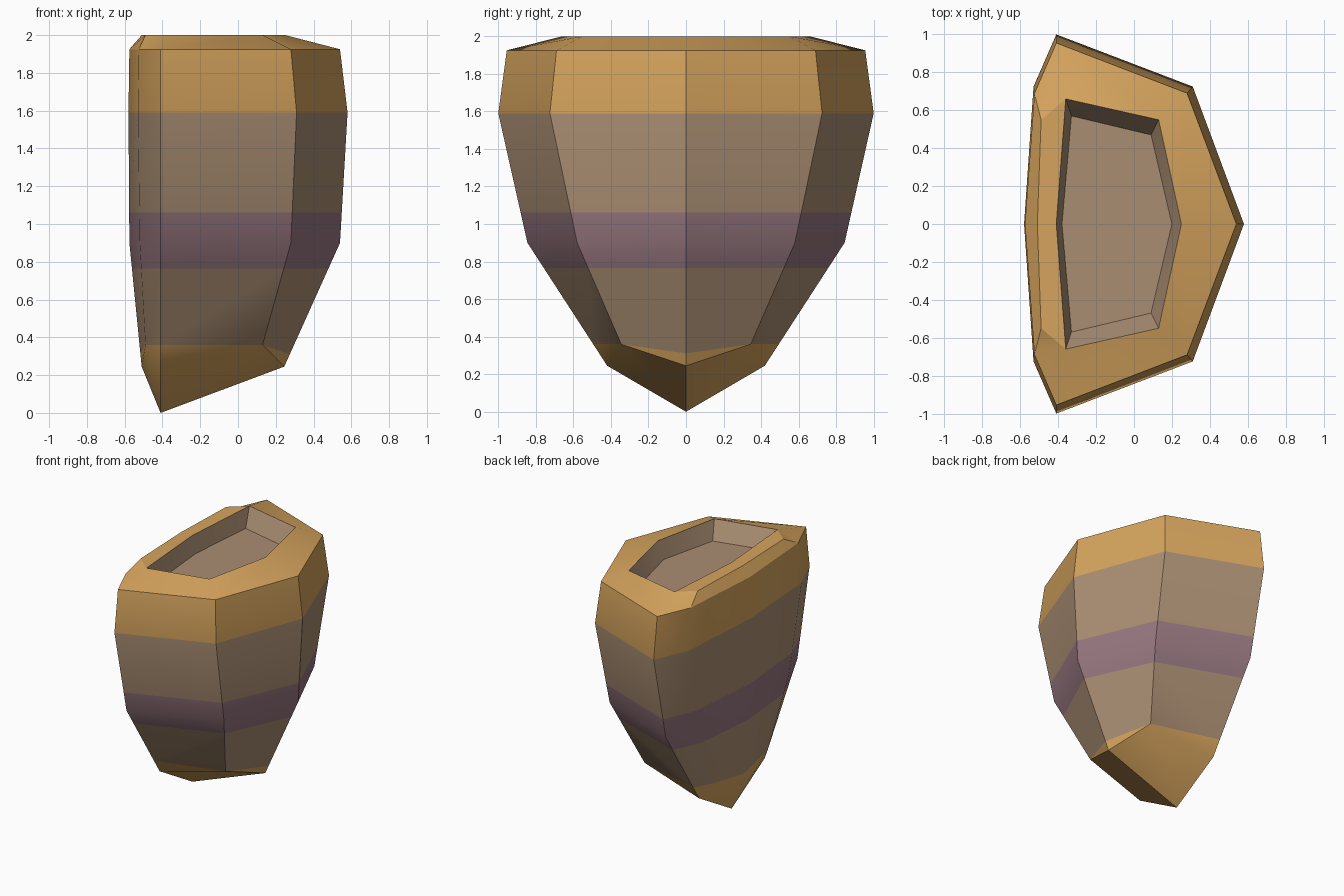
import bpy, bmesh
from mathutils import Vector

cube = bpy.data.objects.get("Cube")
if cube:
    bpy.data.objects.remove(cube, do_unlink=True)


def make_material(name, rgb):
    mat = bpy.data.materials.new(name)
    mat.use_nodes = True
    mat.diffuse_color = (*rgb, 1)
    mat.node_tree.nodes["Principled BSDF"].inputs["Base Color"].default_value = (*rgb, 1)
    return mat


GOLD, BROWN, PURPLE = range(3)
materials = [
    make_material("gold trim", (0.67, 0.37, 0.11)),
    make_material("brown body", (0.40, 0.27, 0.17)),
    make_material("purple band", (0.30, 0.18, 0.21)),
]


def section(*points):
    return [Vector(p) for p in points]


# Half sections, each running: back, back side, wide corner, front side, front ridge
tip = Vector((-0.41, 0, 0))
low = section((-0.51, 0, 0.245), (-0.49, 0.345, 0.36), (-0.41, 0.42, 0.245),
              (0.13, 0.345, 0.36), (0.245, 0, 0.245))
waist = section((-0.575, 0, 0.9), (-0.52, 0.58, 0.9), (-0.41, 0.845, 0.9),
                (0.28, 0.58, 0.9), (0.54, 0, 0.9))
shoulder = section((-0.58, 0, 1.59), (-0.53, 0.725, 1.59), (-0.41, 1.0, 1.59),
                   (0.31, 0.725, 1.59), (0.58, 0, 1.59))
edge = section((-0.575, 0, 1.925), (-0.525, 0.69, 1.925), (-0.41, 0.955, 1.925),
               (0.28, 0.69, 1.925), (0.54, 0, 1.925))
trim = [a.lerp(b, t) for a, b, t in zip(low, waist, (0.1, 0, 0.175, 0, 0.1))]

# Half sections of the top opening: back, wide corner, front side, front ridge
rim = section((-0.41, 0, 2), (-0.36, 0.66, 2), (0.13, 0.55, 2), (0.25, 0, 2))
floor = section((-0.38, 0, 1.86), (-0.33, 0.57, 1.86), (0.09, 0.47, 1.86), (0.2, 0, 1.86))
ridge = section((-0.51, 0, 2), (-0.49, 0.55, 2))

bm = bmesh.new()


def add_face(points, material, side):
    # Drop coincident points so tapering strips become triangles
    unique = []
    for p in points:
        if all((p - q).length > 1e-5 for q in unique):
            unique.append(p)
    if len(unique) > 2:
        face = bm.faces.new([bm.verts.new((p.x, p.y * side, p.z)) for p in unique])
        face.material_index = material


def add_strip(lower, upper, material, side):
    for i in range(len(lower) - 1):
        add_face((lower[i], lower[i + 1], upper[i + 1], upper[i]), material, side)


for side in (1, -1):
    # Pointed underside
    add_face((tip, low[0], low[1], low[2]), GOLD, side)
    add_face((tip, low[2], low[3], low[4]), GOLD, side)
    # Outer walls
    add_strip(low, trim, GOLD, side)
    add_strip(trim, waist, BROWN, side)
    add_strip(waist, shoulder, BROWN, side)
    add_strip(shoulder, edge, GOLD, side)
    # Sloping top and chamfered back
    add_strip(edge[2:], rim[1:], GOLD, side)
    add_strip(edge[:2], ridge, GOLD, side)
    add_strip(ridge, rim[:2], GOLD, side)
    add_face((edge[1], edge[2], rim[1]), GOLD, side)
    add_face((edge[1], rim[1], ridge[1]), GOLD, side)
    # Recess walls and floor
    add_strip(rim, floor, BROWN, side)
    add_face(floor, BROWN, side)

bmesh.ops.remove_doubles(bm, verts=bm.verts, dist=1e-4)

# Painted band round the body
BAND = (0.765, 1.06)
for z in BAND:
    bmesh.ops.bisect_plane(bm, geom=bm.verts[:] + bm.edges[:] + bm.faces[:],
                           plane_co=(0, 0, z), plane_no=(0, 0, 1))
for face in bm.faces:
    if BAND[0] < face.calc_center_median().z < BAND[1]:
        face.material_index = PURPLE

bmesh.ops.recalc_face_normals(bm, faces=bm.faces)
mesh = bpy.data.meshes.new("shoulder_guard")
bm.to_mesh(mesh)
bm.free()
for mat in materials:
    mesh.materials.append(mat)

guard = bpy.data.objects.new("shoulder_guard", mesh)
bpy.context.collection.objects.link(guard)
bpy.ops.object.select_all(action="DESELECT")
guard.select_set(True)
bpy.context.view_layer.objects.active = guard
bpy.ops.object.shade_smooth_by_angle(angle=0.5236)
